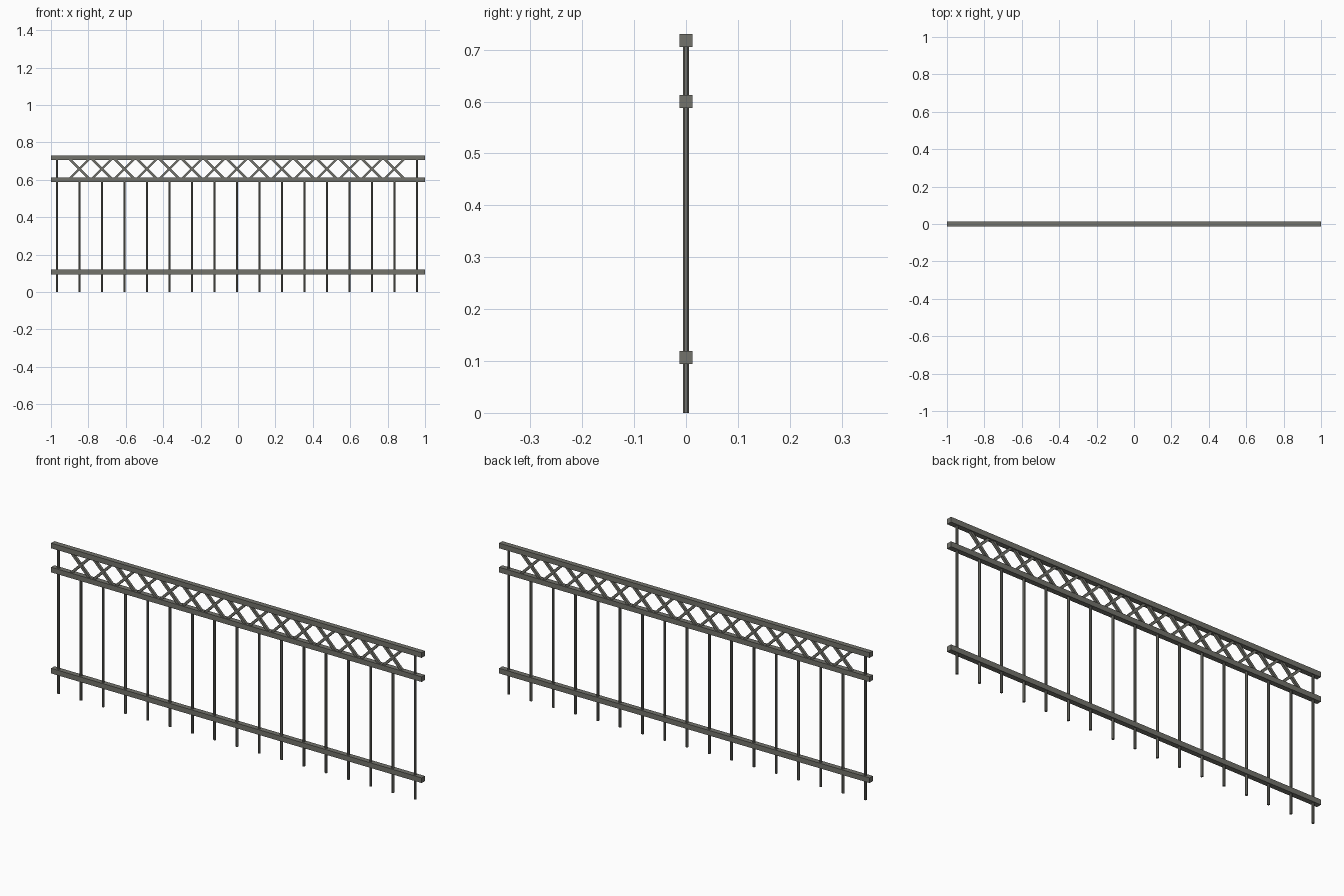
import bpy, math
from mathutils import Vector

if "Cube" in bpy.data.objects:
    bpy.data.objects.remove(bpy.data.objects["Cube"])

metal = bpy.data.materials.new("grey_painted_metal")
metal.diffuse_color = (0.17, 0.17, 0.148, 1)
metal.use_nodes = True
metal.node_tree.nodes["Principled BSDF"].inputs["Base Color"].default_value = metal.diffuse_color

def finish(name):
    ob = bpy.context.object
    ob.name = name
    ob.data.materials.append(metal)
    return ob

def box(name, loc, size, angle=0):
    bpy.ops.mesh.primitive_cube_add(size=1, location=loc, rotation=(0, angle, 0))
    ob = finish(name)
    ob.scale = size
    return ob

def rod(name, x, top):
    bpy.ops.mesh.primitive_cylinder_add(vertices=8, radius=0.0065, depth=top,
                                        location=(x, 0, top / 2),
                                        rotation=(0, 0, math.pi / 8))
    return finish(name)

# Three horizontal rails
BOTTOM, MIDDLE, TOP = 0.107, 0.6, 0.7175
for name, z in (("bottom_rail", BOTTOM), ("middle_rail", MIDDLE), ("top_rail", TOP)):
    box(name, (0, 0, z), (2.0, 0.025, 0.025))

# Vertical bars: the two end ones reach the top rail
COUNT, FIRST, STEP = 17, -0.968, 0.1203
for i in range(COUNT):
    x = FIRST + i * STEP
    end = i in (0, COUNT - 1)
    rod("end_post" if end else "baluster", x, TOP if end else MIDDLE)

# Crossed lattice bars between the upper rails
mid_z = (MIDDLE + TOP) / 2
for i in range(1, COUNT - 1):
    for side in (-1, 1):
        box("lattice_bar", (FIRST + i * STEP, 0, mid_z), (0.012, 0.0125, 0.152),
            side * math.radians(45))
